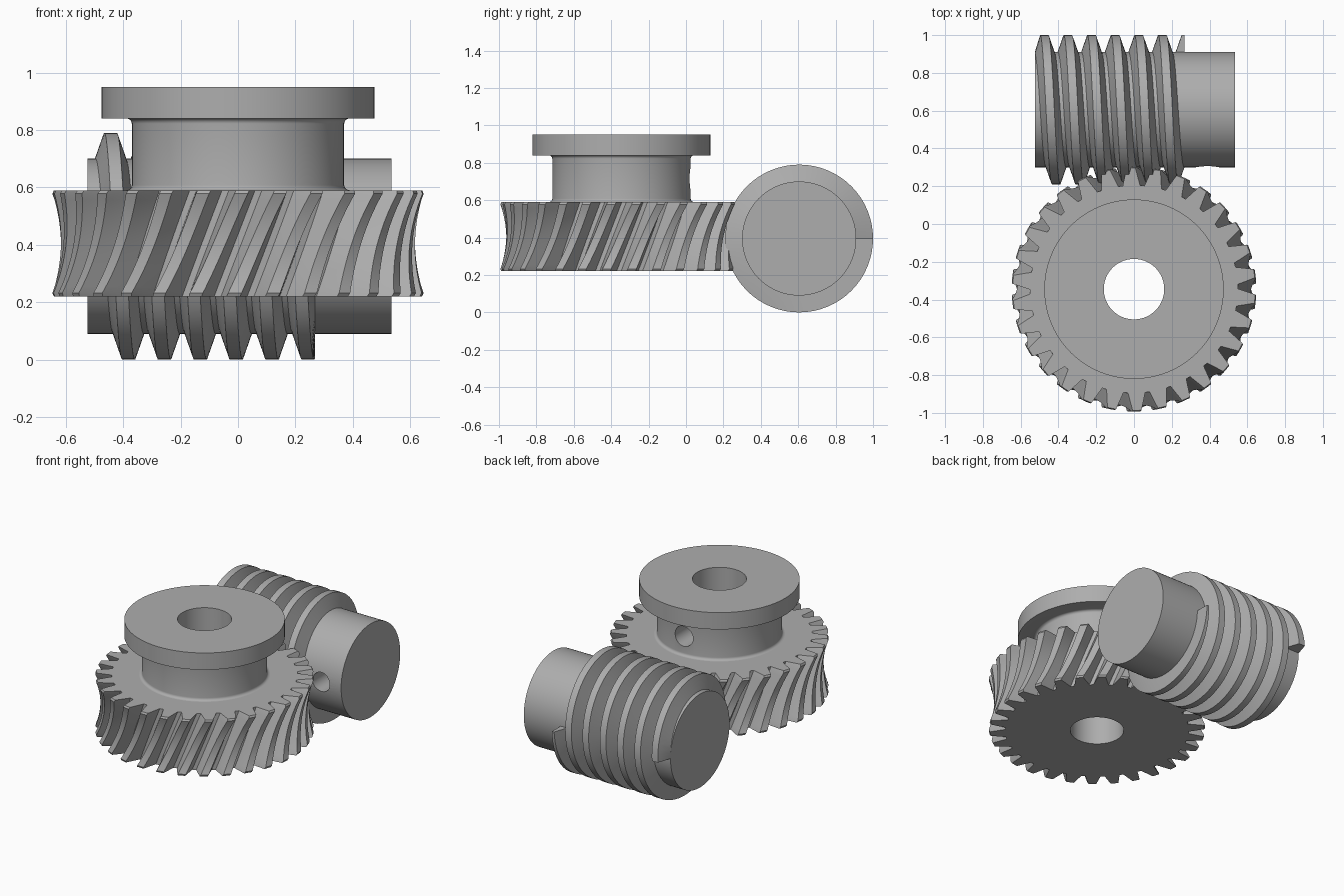
import bpy, bmesh
from math import sin, cos, tau, pi, radians
from mathutils import Matrix

cube = bpy.data.objects.get("Cube")
if cube:
    bpy.data.objects.remove(cube, do_unlink=True)

steel = bpy.data.materials.new("steel grey")
steel.use_nodes = True
GREY = (0.42, 0.42, 0.42, 1)
steel.diffuse_color = GREY
steel.node_tree.nodes["Principled BSDF"].inputs["Base Color"].default_value = GREY

WHEEL_Y = -0.345
WORM_Y, WORM_Z = 0.605, 0.395


def make(name, bm):
    bmesh.ops.recalc_face_normals(bm, faces=bm.faces)
    mesh = bpy.data.meshes.new(name)
    bm.to_mesh(mesh)
    bm.free()
    mesh.materials.append(steel)
    ob = bpy.data.objects.new(name, mesh)
    bpy.context.collection.objects.link(ob)
    return ob


def cylinder(name, radius, length, centre, axis="Z", flat=None):
    """Cylinder along an axis; flat clamps local y to make a D section."""
    bm = bmesh.new()
    bmesh.ops.create_cone(bm, cap_ends=True, segments=96, radius1=radius,
                          radius2=radius, depth=length)
    if flat:
        for v in bm.verts:
            v.co.y = min(v.co.y, flat)
        bmesh.ops.remove_doubles(bm, verts=bm.verts, dist=1e-5)
    turn = {"X": Matrix.Rotation(pi / 2, 4, "Y"),
            "Y": Matrix.Rotation(pi / 2, 4, "X"), "Z": Matrix()}[axis]
    bm.transform(Matrix.Translation(centre) @ turn)
    return make(name, bm)


def activate(ob):
    bpy.ops.object.select_all(action="DESELECT")
    ob.select_set(True)
    bpy.context.view_layer.objects.active = ob


def cut(ob, cutter):
    cutter.hide_render = True
    mod = ob.modifiers.new("hole", "BOOLEAN")
    mod.operation, mod.solver, mod.object = "DIFFERENCE", "EXACT", cutter
    activate(ob)
    bpy.ops.object.modifier_apply(modifier=mod.name)
    bpy.data.objects.remove(cutter, do_unlink=True)


def smooth(ob):
    activate(ob)
    bpy.ops.object.shade_smooth_by_angle(angle=radians(30))


def skin(bm, rings, closed=False):
    """Bridge equal rings of vertices, capping the ends if open."""
    n = len(rings[0])
    pairs = list(zip(rings, rings[1:]))
    if closed:
        pairs.append((rings[-1], rings[0]))
    for a, b in pairs:
        for i in range(n):
            j = (i + 1) % n
            bm.faces.new((a[i], a[j], b[j], b[i]))
    if not closed:
        bm.faces.new(rings[0])
        bm.faces.new(rings[-1])


# Toothed rim of the wheel: twisted teeth with a hollowed (throated) tip
TEETH, Z0, Z1, TWIST, ROOT, PHASE = 30, 0.22, 0.59, 0.26, 0.55, 0.0
LAYERS = 16
bm = bmesh.new()
rings = []
heights = [Z0] + [Z0 + 0.012 + (Z1 - Z0 - 0.024) * k / LAYERS for k in range(LAYERS + 1)] + [Z1]
for z in heights:
    t = 2 * (z - Z0) / (Z1 - Z0) - 1
    tip = 0.617 + 0.035 * t * t - (0.01 if z in (Z0, Z1) else 0)
    ring = []
    for k in range(TEETH):
        mid = tau * k / TEETH + PHASE + TWIST * t / 2
        # root corner, flank, tip, flank, root corner
        for off, r in ((-0.083, ROOT), (-0.058, (ROOT + tip) / 2), (-0.036, tip),
                       (0.036, tip), (0.058, (ROOT + tip) / 2), (0.083, ROOT)):
            ring.append(bm.verts.new((r * cos(mid + off), WHEEL_Y + r * sin(mid + off), z)))
    rings.append(ring)
skin(bm, rings)
wheel = make("wheel_teeth", bm)
cut(wheel, cylinder("bore", 0.16, 1, (0, WHEEL_Y, 0.4)))
smooth(wheel)

# Wheel hub and flange: turned profile with small fillets
FILLET, HUB = 0.018, 0.37
profile = [(0.16, 0.585), (HUB + FILLET, 0.585), (HUB + FILLET, Z1)]
arc = [pi / 2 * k / 5 for k in range(6)]
profile += [(HUB + FILLET * (1 - sin(a)), Z1 + FILLET * (1 - cos(a))) for a in arc[1:]]
profile += [(HUB + FILLET * (1 - cos(a)), 0.84 - FILLET * (1 - sin(a))) for a in arc]
profile += [(0.475, 0.84), (0.475, 0.95), (0.16, 0.95)]
bm = bmesh.new()
skin(bm, [[bm.verts.new((r * cos(tau * k / 96), WHEEL_Y + r * sin(tau * k / 96), z))
           for r, z in profile] for k in range(96)], closed=True)
hub = make("wheel_hub", bm)
cut(hub, cylinder("hub_screw_hole", 0.065, 0.45, (0, WHEEL_Y + 0.275, 0.715), "Y"))
smooth(hub)

# Worm shaft with a D-shaped bore and a set screw hole
shaft = cylinder("worm_shaft", 0.305, 1.06, (0.005, WORM_Y, WORM_Z), "X")
cut(shaft, cylinder("d_bore", 0.108, 2, (0, WORM_Y, WORM_Z), "X", flat=0.08))
cut(shaft, cylinder("shaft_screw_hole", 0.062, 0.4, (0.39, WORM_Y - 0.2, WORM_Z), "Y"))
smooth(shaft)

# Worm thread: trapezoid swept six turns, trimmed at both ends
PITCH, TURNS, STEPS = 0.125, 6, 64
section = [(-0.056, 0.297), (-0.053, 0.305), (-0.022, 0.395),
           (0.022, 0.395), (0.053, 0.305), (0.056, 0.297)]
bm = bmesh.new()
rings = []
for k in range(TURNS * STEPS + 1):
    a = tau * k / STEPS
    x = -0.475 + PITCH * k / STEPS
    rings.append([bm.verts.new((max(-0.525, min(0.268, x + dx)),
                                WORM_Y + r * cos(a), WORM_Z + r * sin(a)))
                  for dx, r in section])
skin(bm, rings)
smooth(make("worm_thread", bm))
